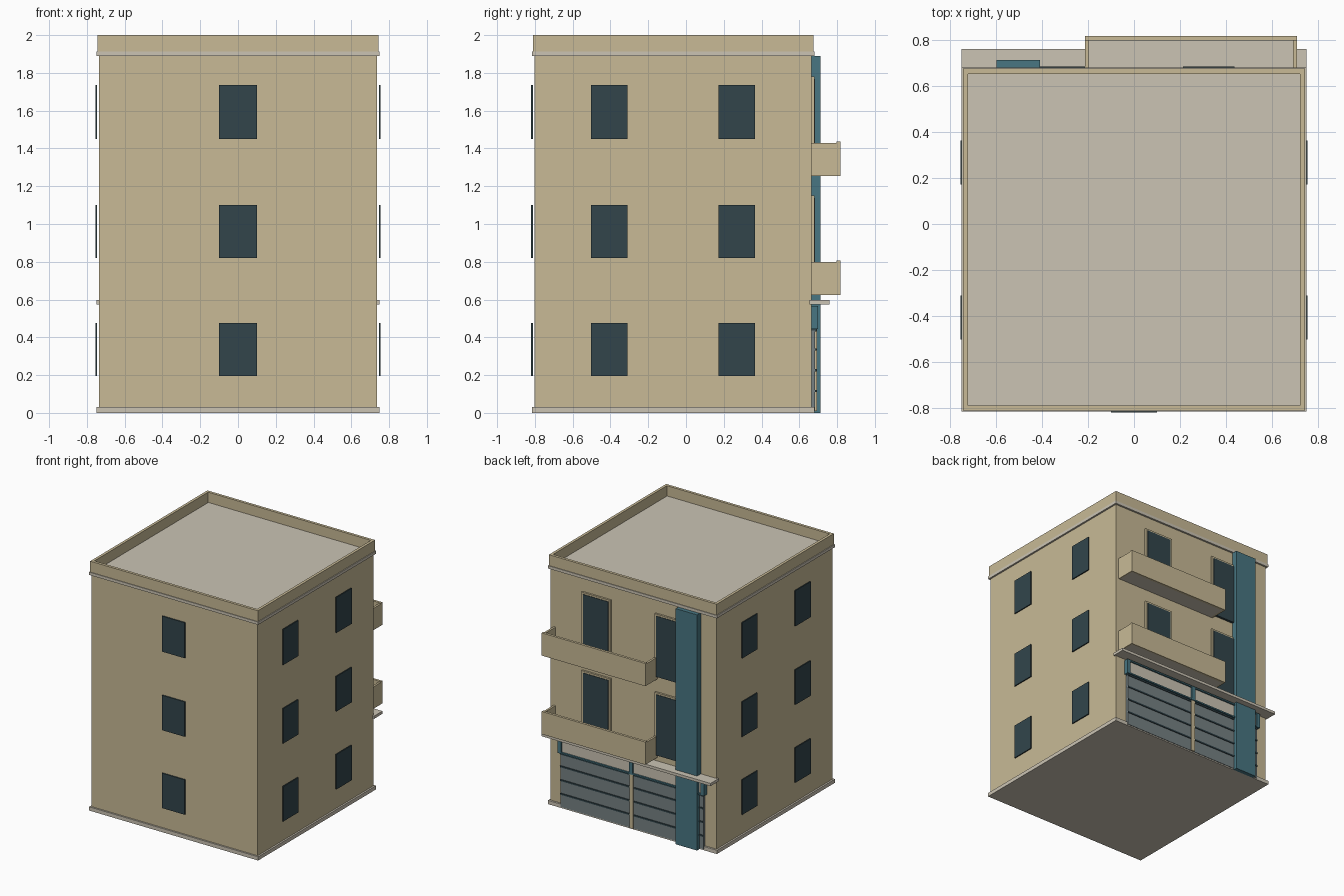
import bpy

if "Cube" in bpy.data.objects:
    bpy.data.objects.remove(bpy.data.objects["Cube"])


def material(name, rgb):
    m = bpy.data.materials.new(name)
    lin = [((c / 255 + 0.055) / 1.055) ** 2.4 for c in rgb]
    m.diffuse_color = (*lin, 1)
    m.use_nodes = True
    m.node_tree.nodes["Principled BSDF"].inputs["Base Color"].default_value = m.diffuse_color
    return m


TAN = material("tan_wall", (200, 186, 150))
STONE = material("pale_stone", (203, 196, 180))
GLASS = material("dark_glass", (50, 69, 75))
TEAL = material("teal_paint", (72, 118, 130))
SLATE = material("slate_shutter", (118, 129, 131))


def boxes(name, mat, *spans):
    """One object made of boxes, each (x0, x1, y0, y1, z0, z1)."""
    verts, faces = [], []
    for x0, x1, y0, y1, z0, z1 in spans:
        n = len(verts)
        verts += [(x, y, z) for z in (z0, z1)
                  for x, y in ((x0, y0), (x1, y0), (x1, y1), (x0, y1))]
        faces += [[n + i for i in f] for f in (
            (3, 2, 1, 0), (4, 5, 6, 7), (0, 1, 5, 4),
            (1, 2, 6, 5), (2, 3, 7, 6), (3, 0, 4, 7))]
    mesh = bpy.data.meshes.new(name)
    mesh.from_pydata(verts, [], faces)
    mesh.materials.append(mat)
    ob = bpy.data.objects.new(name, mesh)
    bpy.context.collection.objects.link(ob)
    return ob


def ring(x, y0, y1, t, z0, z1):
    """Four walls around a rectangle, t thick."""
    return [(-x, x, y0, y0 + t, z0, z1), (-x, x, y1 - t, y1, z0, z1),
            (-x, -x + t, y0 + t, y1 - t, z0, z1), (x - t, x, y0 + t, y1 - t, z0, z1)]


BACK = 0.665

# Main block, plinth, cornice, roof and parapet
boxes("walls", TAN, (-0.736, 0.736, -0.803, BACK, 0.03, 1.89))
boxes("plinth", STONE, (-0.75, 0.75, -0.816, 0.68, 0, 0.03))
boxes("cornice", STONE, (-0.75, 0.75, -0.816, 0.68, 1.89, 1.913))
boxes("roof", STONE, (-0.72, 0.72, -0.79, 0.655, 1.913, 1.918))
boxes("parapet", TAN, *ring(0.744, -0.811, 0.675, 0.022, 1.913, 2.0))

# Front and side windows on three floors
for floor, (z0, z1) in enumerate(((0.195, 0.475), (0.82, 1.10), (1.45, 1.735)), 1):
    boxes(f"front_window_{floor}", GLASS, (-0.1, 0.1, -0.82, -0.811, z0, z1))
    for side, s in (("left", -1), ("right", 1)):
        xa, xb = sorted((s * 0.746, s * 0.755))
        boxes(f"{side}_windows_{floor}", GLASS,
              *[(xa, xb, y, y + 0.192, z0, z1) for y in (-0.503, 0.172)])

# Balconies with their glazed doors
for floor, z in ((2, 0.625), (3, 1.255)):
    boxes(f"balcony_slab_{floor}", STONE, (-0.2, 0.695, BACK, 0.805, z, z + 0.025))
    boxes(f"balcony_walls_{floor}", TAN,
          (-0.212, 0.708, 0.798, 0.818, z, z + 0.182),
          (-0.212, -0.195, BACK, 0.798, z, z + 0.175),
          (0.691, 0.708, BACK, 0.798, z, z + 0.175))
    for side, x in (("left", -0.325), ("right", 0.325)):
        boxes(f"{side}_door_{floor}", GLASS,
              (x - 0.112, x + 0.112, BACK, 0.684, z + 0.025, z + 0.512))
        boxes(f"{side}_door_frame_{floor}", TAN,
              (x - 0.128, x - 0.112, BACK, 0.68, z + 0.025, z + 0.512),
              (x + 0.112, x + 0.128, BACK, 0.68, z + 0.025, z + 0.512),
              (x - 0.128, x + 0.128, BACK, 0.68, z + 0.512, z + 0.526))

# Tall teal fin and entrance canopy
boxes("teal_fin", TEAL, (-0.597, -0.408, BACK - 0.005, 0.713, 0, 1.89))
boxes("canopy", STONE, (-0.75, 0.75, 0.655, 0.76, 0.575, 0.597))

# Shop front: shutters, dark slat joints, centre post
for side, x0, x1 in (("left", -0.635, -0.015), ("right", 0.015, 0.635)):
    boxes(f"{side}_shutter", SLATE, (x0, x1, BACK, 0.684, 0.01, 0.435))
    boxes(f"{side}_shutter_joints", GLASS,
          *[(x0, x1, BACK, 0.69, z, z + 0.012) for z in (0.11, 0.22, 0.33, 0.432)])
    boxes(f"{side}_sign_panel", STONE, (x0, x1, BACK, 0.688, 0.455, 0.555))
boxes("centre_post", TAN, (-0.015, 0.015, BACK, 0.694, 0.01, 0.445))

# Teal frame around the sign panels
boxes("sign_frame", TEAL,
      (-0.65, 0.65, BACK, 0.7, 0.445, 0.456), (-0.65, 0.65, BACK, 0.7, 0.554, 0.565),
      *[(x - 0.015, x + 0.015, BACK, 0.7, 0.456, 0.554) for x in (-0.635, 0, 0.635)])
